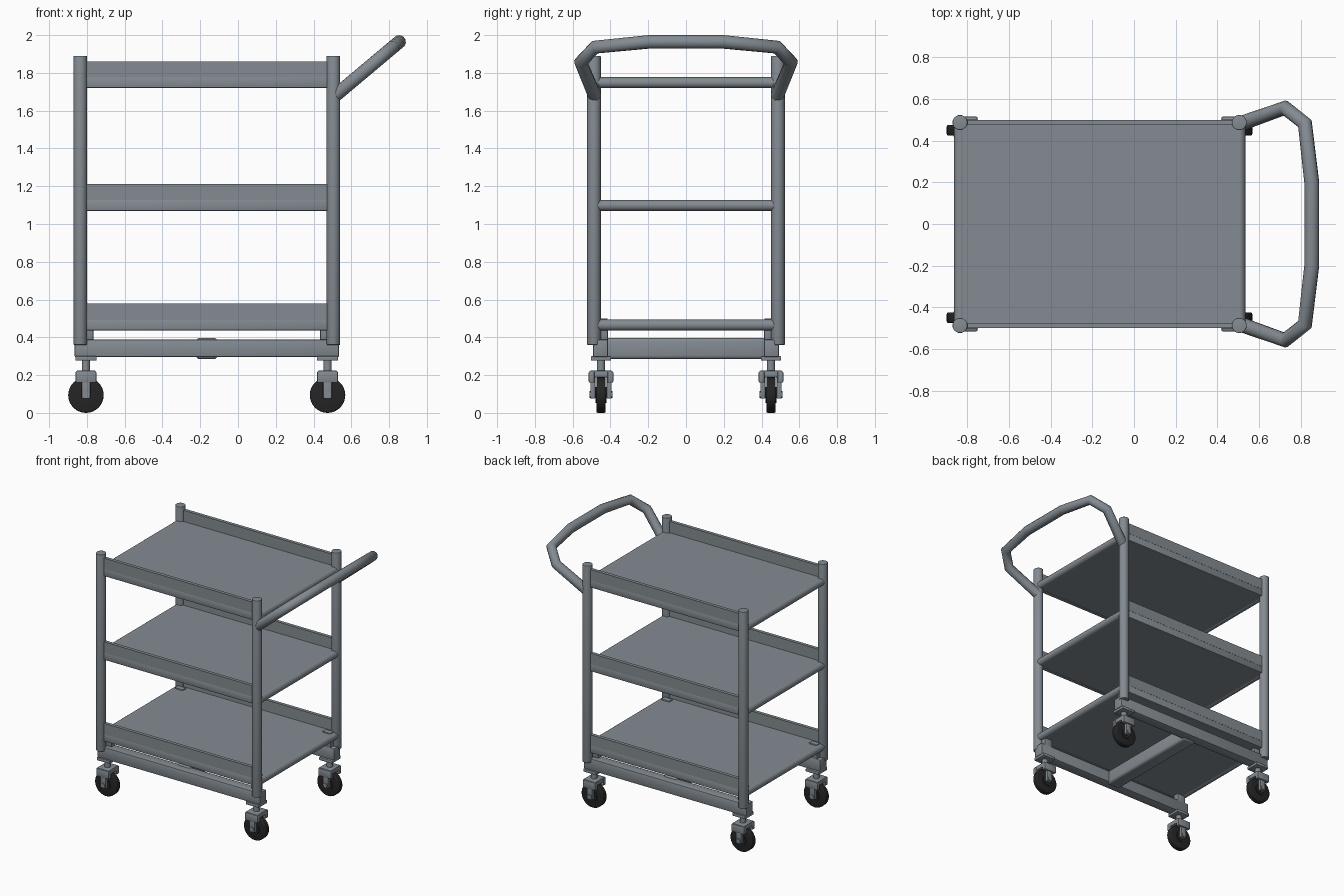
import bpy, bmesh, math
from mathutils import Vector, Matrix

if "Cube" in bpy.data.objects:
    bpy.data.objects.remove(bpy.data.objects["Cube"])


def material(name, rgb):
    m = bpy.data.materials.new(name)
    m.diffuse_color = (*rgb, 1)
    m.use_nodes = True
    m.node_tree.nodes["Principled BSDF"].inputs["Base Color"].default_value = m.diffuse_color
    return m


STEEL = material("grey steel", (0.23, 0.26, 0.285))
RUBBER = material("black rubber", (0.018, 0.018, 0.018))

X0, X1, Y = -0.835, 0.505, 0.487      # post positions
CX0, CX1, CY = -0.805, 0.474, 0.45    # caster positions


def finish(bm, name, mat, smooth=True):
    me = bpy.data.meshes.new(name)
    bm.to_mesh(me)
    bm.free()
    me.materials.append(mat)
    ob = bpy.data.objects.new(name, me)
    bpy.context.collection.objects.link(ob)
    if smooth:
        bpy.ops.object.select_all(action='DESELECT')
        ob.select_set(True)
        bpy.context.view_layer.objects.active = ob
        bpy.ops.object.shade_smooth_by_angle(angle=math.radians(35))
    return ob


def box(name, lo, hi, mat=STEEL, bevel=0.0, segs=2):
    lo, hi = Vector(lo), Vector(hi)
    bm = bmesh.new()
    bmesh.ops.create_cube(bm, size=1)
    bmesh.ops.scale(bm, vec=hi - lo, verts=bm.verts)
    bmesh.ops.translate(bm, vec=(lo + hi) / 2, verts=bm.verts)
    if bevel:
        bmesh.ops.bevel(bm, geom=bm.edges[:], offset=bevel, segments=segs,
                        profile=0.5, affect='EDGES')
    return finish(bm, name, mat, bevel > 0)


def rod(name, a, b, r, mat=STEEL, sides=24, bevel=0.0):
    a, b = Vector(a), Vector(b)
    d = b - a
    bm = bmesh.new()
    bmesh.ops.create_cone(bm, cap_ends=True, segments=sides, radius1=r,
                          radius2=r, depth=d.length)
    if bevel:
        rims = [e for e in bm.edges if abs(e.verts[0].co.z - e.verts[1].co.z) < 1e-6]
        bmesh.ops.bevel(bm, geom=rims, offset=bevel, segments=3,
                        profile=0.5, affect='EDGES')
    rot = d.to_track_quat('Z', 'Y').to_matrix().to_4x4()
    bmesh.ops.transform(bm, matrix=Matrix.Translation((a + b) / 2) @ rot, verts=bm.verts)
    return finish(bm, name, mat)


# corner posts
for x in (X0, X1):
    for y in (-Y, Y):
        rod("corner_post", (x, y, 0.36), (x, y, 1.89), 0.036, bevel=0.004)

# shelves: plate, end tubes, side rails and raised lips
for z in (0.437, 1.07, 1.72):
    box("shelf_plate", (X0, -0.48, z + 0.004), (X1, 0.48, z + 0.054))
    for x in (X0, X1):
        rod("shelf_end_tube", (x, -Y, z + 0.028), (x, Y, z + 0.028), 0.029)
    for s in (-1, 1):
        ys = sorted((s * 0.474, s * 0.5))
        box("shelf_side_rail", (X0, ys[0], z), (X1, ys[1], z + 0.058), bevel=0.005)
        box("shelf_side_lip", (X0, ys[0], z + 0.056), (X1, ys[1], z + 0.141))

# base frame: two long rails and one cross beam
for s in (-1, 1):
    ys = sorted((s * 0.412, s * 0.493))
    box("base_side_rail", (-0.865, ys[0], 0.295), (0.535, ys[1], 0.388), bevel=0.008)
box("base_cross_beam", (-0.222, -0.44, 0.284), (-0.108, 0.44, 0.397), bevel=0.02, segs=3)

# casters and the brackets above them
for cx in (CX0, CX1):
    inward = 1 if cx < 0 else -1
    for cy in (-CY, CY):
        s = 1 if cy > 0 else -1
        xs = sorted((cx - inward * 0.03, cx + inward * 0.04))
        ys = sorted((s * 0.414, s * 0.458))
        box("shelf_bracket", (xs[0], ys[0], 0.38), (xs[1], ys[1], 0.5), bevel=0.005)
        box("caster_plate", (cx - 0.056, cy - 0.054, 0.277),
            (cx + 0.056, cy + 0.054, 0.3), bevel=0.004)
        rod("caster_stem", (cx, cy, 0.2), (cx, cy, 0.28), 0.022)
        box("caster_crown", (cx - 0.052, cy - 0.06, 0.188),
            (cx + 0.052, cy + 0.06, 0.224), bevel=0.006)
        for t in (-1, 1):
            ya, yb = sorted((cy + t * 0.034, cy + t * 0.065))
            box("caster_fork_cheek", (cx - 0.055, ya, 0.16), (cx + 0.055, yb, 0.22), bevel=0.006)
            ya, yb = sorted((cy + t * 0.03, cy + t * 0.056))
            box("caster_fork_leg", (cx - 0.023, ya, 0.076), (cx + 0.023, yb, 0.2), bevel=0.005)
        rod("caster_axle", (cx, cy - 0.062, 0.097), (cx, cy + 0.062, 0.097), 0.018, sides=16)
        rod("caster_wheel", (cx, cy - 0.025, 0.094), (cx, cy + 0.025, 0.094), 0.094,
            RUBBER, sides=32, bevel=0.008)
        rod("wheel_hub", (cx, cy - 0.03, 0.094), (cx, cy + 0.03, 0.094), 0.042, RUBBER)

# push handle: bent tube in a tilted plane
half = [(0.515, 0.483), (0.725, 0.557), (0.82, 0.482), (0.853, 0.2)]
path = half + [(x, -y) for x, y in reversed(half)]
curve = bpy.data.curves.new("push_handle", 'CURVE')
curve.dimensions = '3D'
curve.bevel_depth = 0.036
curve.bevel_resolution = 4
curve.use_fill_caps = True
sp = curve.splines.new('POLY')
sp.points.add(len(path) - 1)
for p, (x, y) in zip(sp.points, path):
    p.co = (x, y, 1.68 + (x - 0.515) * 0.84, 1)
curve.materials.append(STEEL)
bpy.context.collection.objects.link(bpy.data.objects.new("push_handle", curve))
